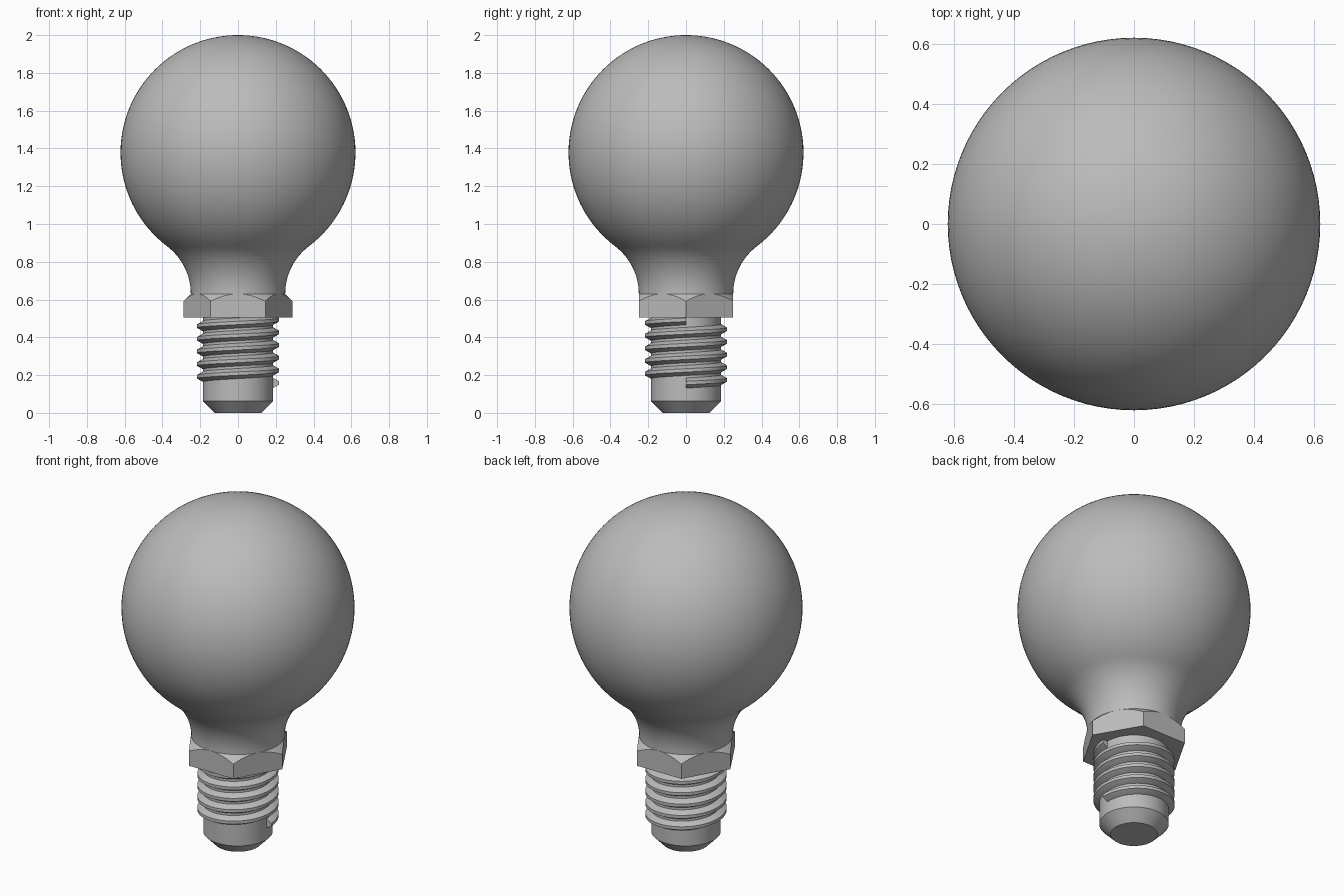
import bpy, bmesh, math
from math import sin, cos, pi, radians

cube = bpy.data.objects.get("Cube")
if cube:
    bpy.data.objects.remove(cube)

metal = bpy.data.materials.new("grey metal")
metal.use_nodes = True
GREY = (0.5, 0.5, 0.5, 1)
metal.diffuse_color = GREY
metal.node_tree.nodes["Principled BSDF"].inputs["Base Color"].default_value = GREY


def finish(name, bm, angle=None):
    """Turn a bmesh into a named object, smooth up to the given angle."""
    bmesh.ops.recalc_face_normals(bm, faces=bm.faces)
    mesh = bpy.data.meshes.new(name)
    bm.to_mesh(mesh)
    bm.free()
    mesh.materials.append(metal)
    obj = bpy.data.objects.new(name, mesh)
    bpy.context.collection.objects.link(obj)
    if angle:
        bpy.ops.object.select_all(action='DESELECT')
        obj.select_set(True)
        bpy.context.view_layer.objects.active = obj
        bpy.ops.object.shade_smooth_by_angle(angle=radians(angle))
    return obj


def lathe(profile, steps=96):
    """Spin (radius, height) points around z."""
    bm = bmesh.new()
    verts = [bm.verts.new((r, 0, z)) for r, z in profile]
    edges = [bm.edges.new(pair) for pair in zip(verts, verts[1:])]
    bmesh.ops.spin(bm, geom=verts + edges, cent=(0, 0, 0), axis=(0, 0, 1),
                   angle=2 * pi, steps=steps, use_merge=False)
    bmesh.ops.remove_doubles(bm, verts=bm.verts, dist=1e-5)
    return bm


# Ball blending into the neck through a tangent fillet
ball_r, neck_r, neck_z = 0.622, 0.25, 0.63
ball_z = 2 - ball_r
drop = ball_z - neck_z
fillet = (neck_r**2 + drop**2 - ball_r**2) / (2 * (ball_r - neck_r))
tangent = math.atan2(drop, neck_r + fillet)
profile = [(0, neck_z), (neck_r, neck_z)]
for i in range(1, 17):
    a = tangent * i / 16
    profile.append((neck_r + fillet * (1 - cos(a)), neck_z + fillet * sin(a)))
for i in range(1, 49):
    a = -tangent + (pi / 2 + tangent) * i / 48
    profile.append((ball_r * cos(a) if i < 48 else 0, ball_z + ball_r * sin(a)))
finish("ball_and_neck", lathe(profile), 40)

# Hexagonal collar, its upper corners trimmed by a cone
low, high, flat = 0.505, 0.63, 0.25
bm = bmesh.new()
rings = [[], []]
per_side = 16
for i in range(6 * per_side):
    a = 2 * pi * i / (6 * per_side)
    r = flat / cos(a % (pi / 3) - pi / 6)
    rings[0].append(bm.verts.new((r * cos(a), r * sin(a), low)))
    rings[1].append(bm.verts.new((r * cos(a), r * sin(a), high - (r - flat))))
rings.append([bm.verts.new((flat * v.co.x / v.co.xy.length,
                            flat * v.co.y / v.co.xy.length, high)) for v in rings[0]])
count = len(rings[0])
for lower, upper in zip(rings, rings[1:]):
    for i in range(count):
        j = (i + 1) % count
        bm.faces.new((lower[i], lower[j], upper[j], upper[i]))
bm.faces.new(rings[0])
bm.faces.new(rings[2])
bmesh.ops.remove_doubles(bm, verts=bm.verts, dist=1e-5)
finish("hex_collar", bm, 25)

# Plain shank with a chamfered tip
core = 0.185
finish("shank", lathe([(0, 0), (0.125, 0), (core, 0.062), (core, 0.52), (0, 0.52)], 64), 30)

# Right-handed thread wound around the shank
pitch, turns, start, crest, per_turn = 0.067, 5, 0.128, 0.217, 64
section = [(core - 0.01, 0), (core, 0.003), (crest, 0.021),
           (crest, 0.039), (core, 0.057), (core - 0.01, 0.06)]
bm = bmesh.new()
loops = []
for i in range(turns * per_turn + 1):
    a = 2 * pi * i / per_turn
    rise = start + pitch * i / per_turn
    loops.append([bm.verts.new((r * cos(a), r * sin(a), rise + z)) for r, z in section])
for one, two in zip(loops, loops[1:]):
    for k in range(len(section)):
        n = (k + 1) % len(section)
        bm.faces.new((one[k], one[n], two[n], two[k]))
bm.faces.new(loops[0])
bm.faces.new(loops[-1])
finish("screw_thread", bm, 25)
